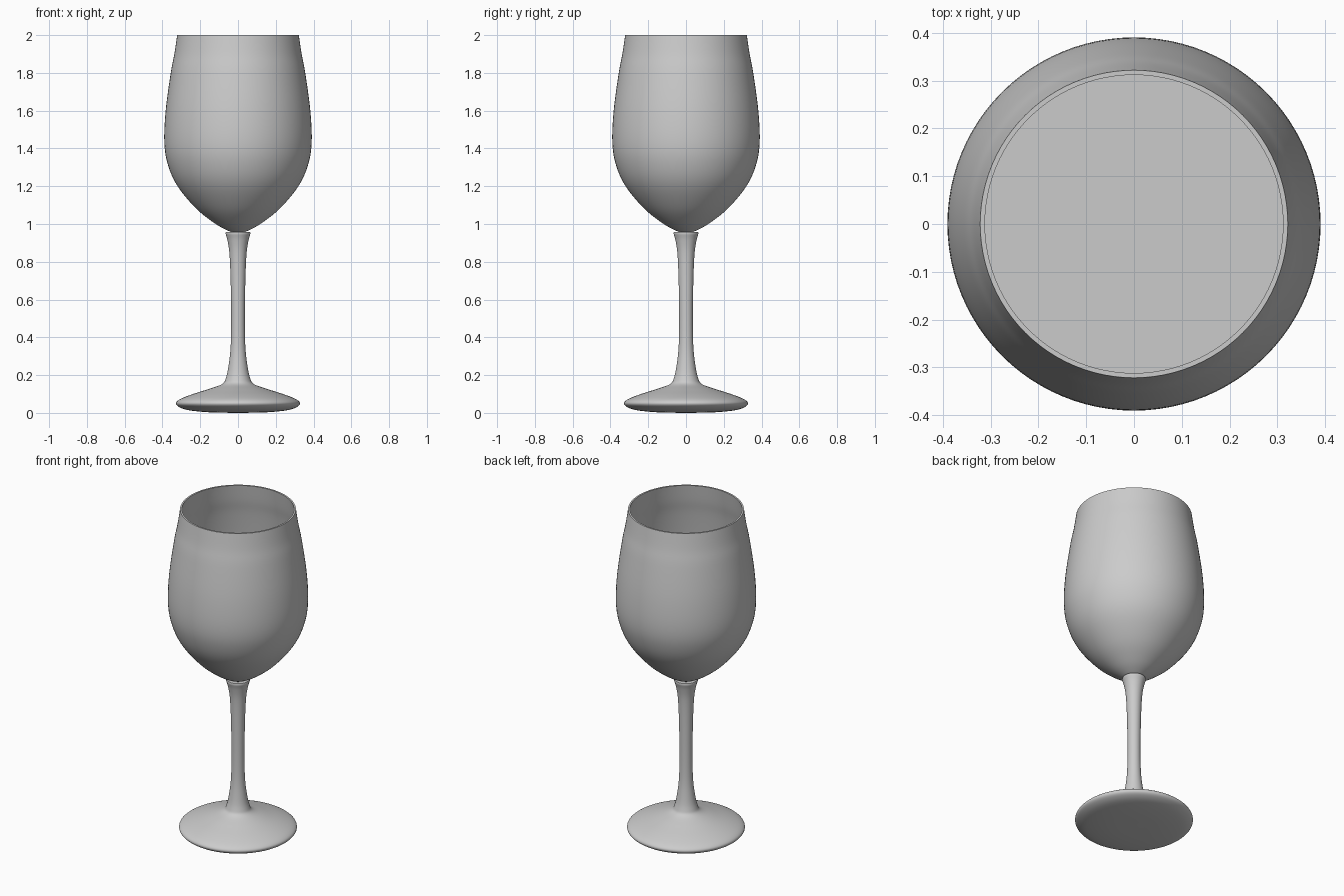
import bpy, bmesh, math
from mathutils import Vector

if "Cube" in bpy.data.objects:
    bpy.data.objects.remove(bpy.data.objects["Cube"])


def smooth_path(pts, steps=5):
    """Catmull-Rom curve through (radius, height) points."""
    p = [Vector(q) for q in pts]
    p = [2 * p[0] - p[1]] + p + [2 * p[-1] - p[-2]]
    out = []
    for a, b, c, d in zip(p, p[1:], p[2:], p[3:]):
        for i in range(steps):
            t = i / steps
            out.append(0.5 * (2 * b + (c - a) * t + (2 * a - 5 * b + 4 * c - d) * t ** 2
                              + (3 * b - a - 3 * c + d) * t ** 3))
    return out + [p[-2]]


def lathe(name, profile, segments=96):
    """Revolve a profile around the z axis."""
    bm = bmesh.new()
    verts = [bm.verts.new((max(r, 0), 0, z)) for r, z in profile]
    edges = [bm.edges.new(pair) for pair in zip(verts, verts[1:])]
    bmesh.ops.spin(bm, geom=verts + edges, axis=(0, 0, 1), cent=(0, 0, 0),
                   angle=math.tau, steps=segments, use_duplicate=False)
    bmesh.ops.remove_doubles(bm, verts=bm.verts, dist=1e-5)
    bmesh.ops.dissolve_degenerate(bm, edges=bm.edges, dist=1e-6)
    bmesh.ops.recalc_face_normals(bm, faces=bm.faces)
    mesh = bpy.data.meshes.new(name)
    bm.to_mesh(mesh)
    bm.free()
    obj = bpy.data.objects.new(name, mesh)
    bpy.context.collection.objects.link(obj)
    bpy.ops.object.select_all(action='DESELECT')
    obj.select_set(True)
    bpy.context.view_layer.objects.active = obj
    bpy.ops.object.shade_smooth_by_angle(angle=math.radians(35))
    return obj


# Foot and stem, ending in a small flared collar under the bowl
foot = smooth_path([(0, 0), (0.15, 0.003), (0.26, 0.014), (0.31, 0.03), (0.328, 0.05),
                    (0.31, 0.071), (0.25, 0.096), (0.16, 0.125), (0.085, 0.152),
                    (0.064, 0.185), (0.05, 0.25), (0.039, 0.35), (0.036, 0.5),
                    (0.039, 0.7), (0.045, 0.84), (0.055, 0.91), (0.066, 0.95)])
lathe("foot_and_stem", foot + [Vector((0.064, 0.958)), Vector((0, 0.958))])

# Thin bowl: outer wall, flat rim, inner wall
outer = smooth_path([(0, 0.945), (0.06, 0.968), (0.13, 1.008), (0.225, 1.085), (0.32, 1.2),
                     (0.37, 1.31), (0.39, 1.43), (0.383, 1.6), (0.356, 1.8),
                     (0.337, 1.9), (0.322, 2.0)])
inner = smooth_path([(0.312, 2.0), (0.327, 1.9), (0.346, 1.8), (0.373, 1.6), (0.38, 1.43),
                     (0.36, 1.31), (0.31, 1.205), (0.215, 1.093), (0.12, 1.018),
                     (0.06, 0.983), (0, 0.96)])
lathe("bowl", outer + inner)

# Drink filling the lower bowl with a flat surface
LEVEL = 1.43
fill = [Vector((p.x * 0.998, p.y + 0.001)) for p in inner if p.y < LEVEL + 0.001]
lathe("drink", [Vector((0, fill[0].y))] + fill)
